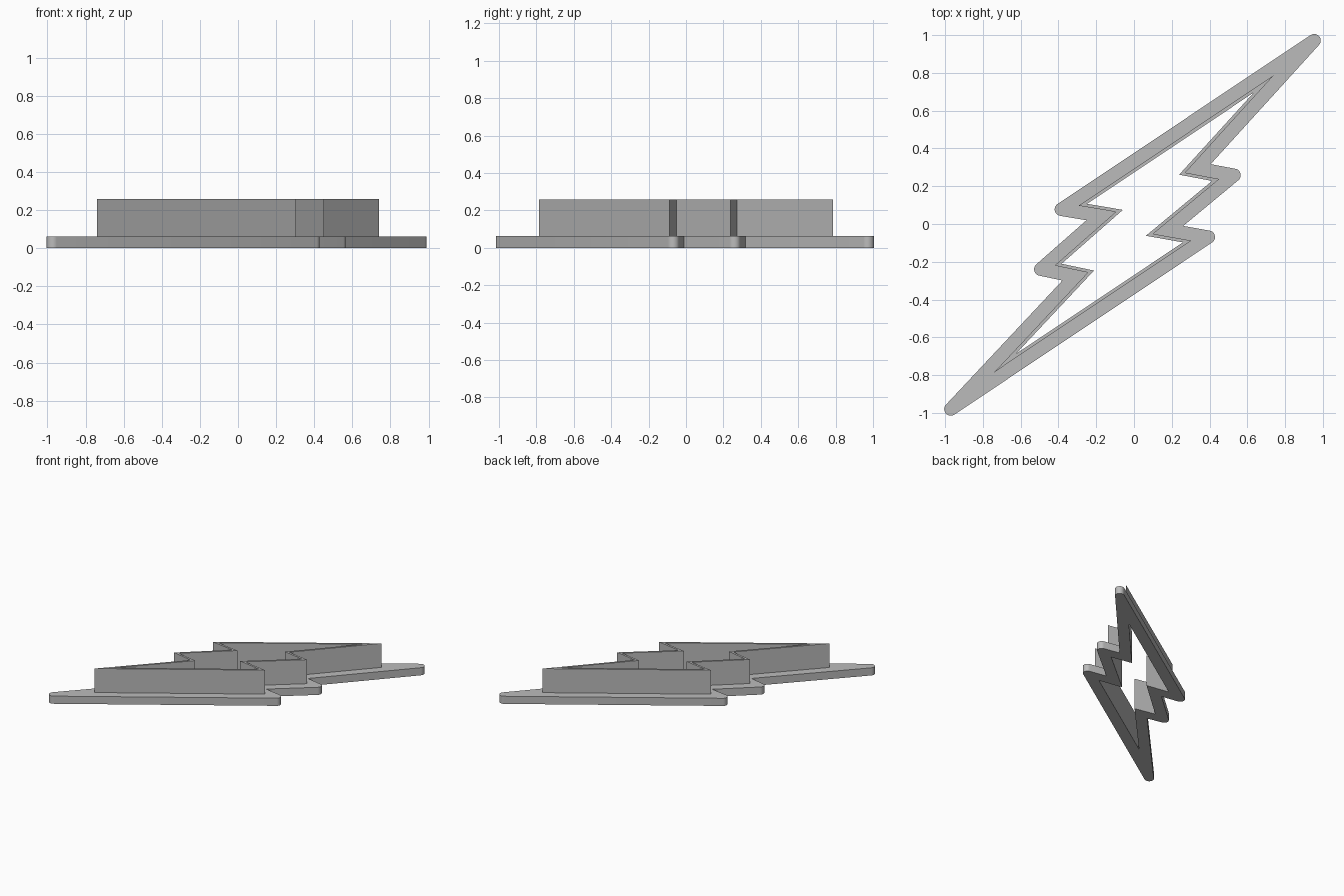
import bpy, bmesh, math
from mathutils import Vector

cube = bpy.data.objects.get("Cube")
if cube:
    bpy.data.objects.remove(cube, do_unlink=True)

BASE_TOP, WALL_TOP = 0.062, 0.257
WALL_THICKNESS = 0.017
FLANGE_STEP = 0.0345

# Outer outline of the cutting wall, clockwise from the upper tip
BOLT = [Vector(p) for p in (
    (0.74, 0.787), (0.272, 0.272), (0.452, 0.238), (0.102, -0.052),
    (0.304, -0.088), (-0.74, -0.785), (-0.245, -0.257), (-0.42, -0.22),
    (-0.097, 0.064), (-0.294, 0.097))]

plastic = bpy.data.materials.new("grey plastic")
plastic.use_nodes = True
GREY = (0.5, 0.5, 0.5, 1)
plastic.diffuse_color = GREY
plastic.node_tree.nodes["Principled BSDF"].inputs["Base Color"].default_value = GREY


def offset(outline, distance, rounded=False, steps=12):
    """Move a clockwise outline outwards, with sharp or round convex corners."""
    result = []
    for i, point in enumerate(outline):
        before = (point - outline[i - 1]).normalized()
        after = (outline[(i + 1) % len(outline)] - point).normalized()
        n1 = Vector((-before.y, before.x))
        n2 = Vector((-after.y, after.x))
        turn = math.atan2(before.cross(after), before.dot(after))
        if rounded and turn < 0:
            start = math.atan2(n1.y, n1.x)
            for k in range(steps + 1):
                a = start + turn * k / steps
                result.append(point + distance * Vector((math.cos(a), math.sin(a))))
        else:
            result.append(point + (n1 + n2) * distance / (1 + n1.dot(n2)))
    return result


def ring(name, outer, inner, bottom, top):
    """Extrude the area between two outlines."""
    curve = bpy.data.curves.new(name, "CURVE")
    curve.dimensions = "2D"
    curve.fill_mode = "BOTH"
    curve.extrude = (top - bottom) / 2
    for outline in (outer, inner):
        spline = curve.splines.new("POLY")
        spline.points.add(len(outline) - 1)
        for target, p in zip(spline.points, outline):
            target.co = (p.x, p.y, 0, 1)
        spline.use_cyclic_u = True
    helper = bpy.data.objects.new(name + " profile", curve)
    bpy.context.collection.objects.link(helper)
    graph = bpy.context.evaluated_depsgraph_get()
    mesh = bpy.data.meshes.new_from_object(helper.evaluated_get(graph))
    bpy.data.objects.remove(helper, do_unlink=True)

    # Weld the caps to the sides and raise the part into place
    bm = bmesh.new()
    bm.from_mesh(mesh)
    bmesh.ops.remove_doubles(bm, verts=bm.verts, dist=0.0001)
    bmesh.ops.translate(bm, verts=bm.verts, vec=(0, 0, (top + bottom) / 2))
    bmesh.ops.recalc_face_normals(bm, faces=bm.faces)
    bm.to_mesh(mesh)
    bm.free()
    mesh.materials.clear()
    mesh.materials.append(plastic)
    obj = bpy.data.objects.new(name, mesh)
    bpy.context.collection.objects.link(obj)
    bpy.ops.object.select_all(action="DESELECT")
    obj.select_set(True)
    bpy.context.view_layer.objects.active = obj
    bpy.ops.object.shade_smooth_by_angle(angle=math.radians(30))
    return obj


hole = offset(BOLT, -WALL_THICKNESS)

# Flat flange with rounded tips
flange = offset(offset(BOLT, FLANGE_STEP), FLANGE_STEP, rounded=True)
ring("base_flange", flange, hole, 0, BASE_TOP)

# Thin upright wall around the opening
ring("cutting_wall", BOLT, hole, BASE_TOP, WALL_TOP)
